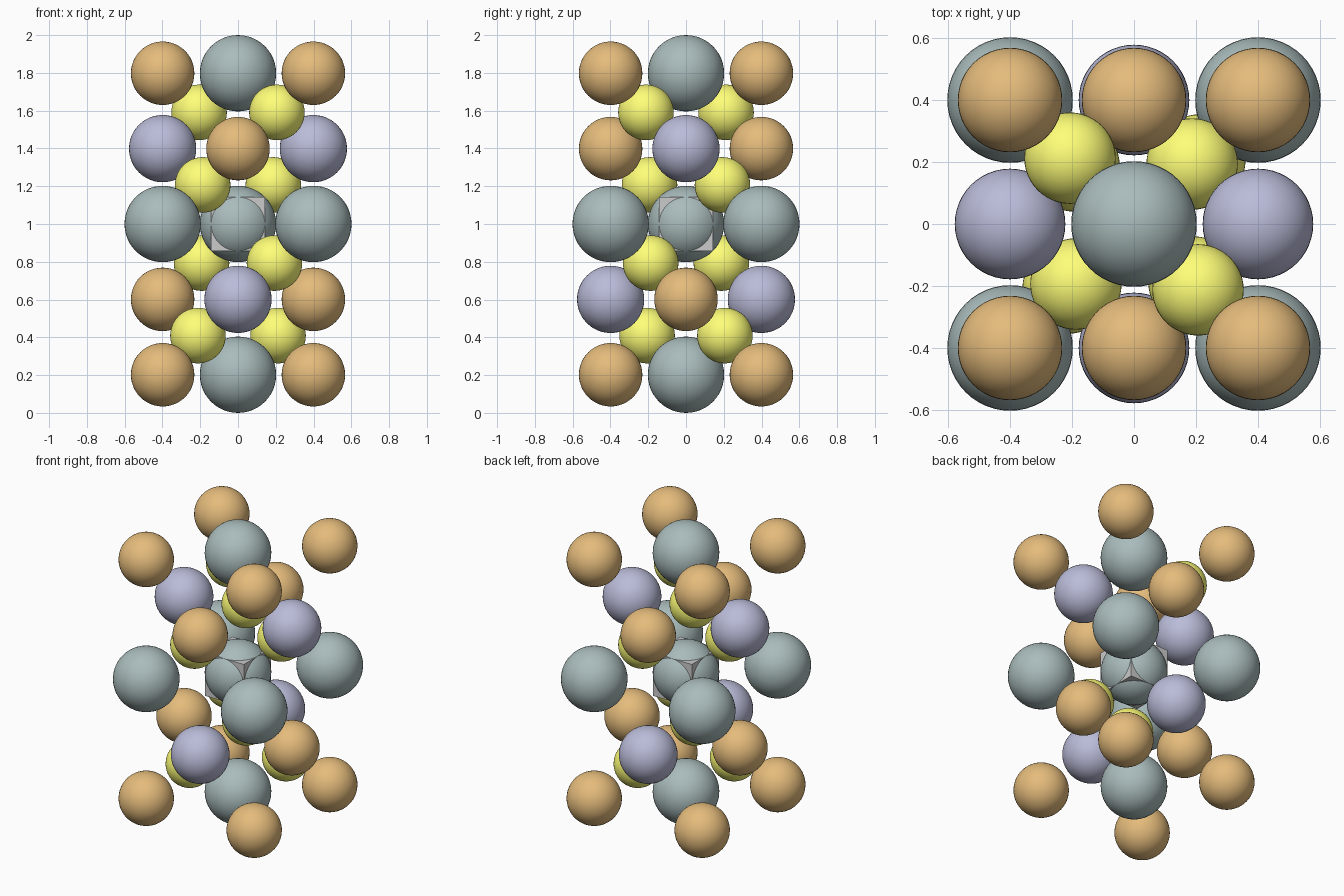
import bpy

if "Cube" in bpy.data.objects:
    bpy.data.objects.remove(bpy.data.objects["Cube"])

A = 0.399          # half cell width and layer spacing
MID = 1.0          # height of the middle layer


def ball_kind(name, radius, colour):
    """Make one shared smooth ball mesh with its colour."""
    mat = bpy.data.materials.new(name + "_colour")
    mat.diffuse_color = (*colour, 1)
    mat.use_nodes = True
    mat.node_tree.nodes["Principled BSDF"].inputs["Base Color"].default_value = mat.diffuse_color
    bpy.ops.mesh.primitive_uv_sphere_add(segments=48, ring_count=24, radius=radius)
    source = bpy.context.object
    bpy.ops.object.shade_smooth()
    mesh = source.data
    mesh.name = name
    mesh.materials.append(mat)
    bpy.data.objects.remove(source)
    return mesh


def place(mesh, x, y, z):
    ob = bpy.data.objects.new(mesh.name, mesh)
    ob.location = (x, y, z)
    bpy.context.collection.objects.link(ob)


teal = ball_kind("large_teal_ball", 0.202, (0.40, 0.50, 0.50))
brown = ball_kind("brown_ball", 0.168, (0.78, 0.50, 0.20))
lilac = ball_kind("lilac_ball", 0.178, (0.49, 0.50, 0.69))
yellow = ball_kind("small_yellow_ball", 0.147, (1.0, 1.0, 0.19))

# Corner columns: brown at top and bottom, teal in the middle
for x in (-A, A):
    for y in (-A, A):
        place(teal, x, y, MID)
        for k in (-2, 2):
            place(brown, x, y, MID + k * A)

# Teal balls on the central axis
for k in (-2, 0, 2):
    place(teal, 0, 0, MID + k * A)

# Face-centre balls, swapping colour between upper and lower layers
for s in (-A, A):
    place(lilac, s, 0, MID + A)
    place(brown, 0, s, MID + A)
    place(brown, s, 0, MID - A)
    place(lilac, 0, s, MID - A)

# Yellow balls: diagonal pairs, one pair per layer
pairs = [(-0.206, 0.212, 1.591), (0.187, 0.193, 1.207),
         (0.193, -0.187, 0.793), (0.212, 0.206, 0.409)]
for x, y, z in pairs:
    for s in (-1, 1):
        place(yellow, s * x, s * y, z)

# Cube whose corners poke out of the central ball
bpy.ops.mesh.primitive_cube_add(size=0.286, location=(0, 0, MID))
bpy.context.object.name = "centre_cube"
